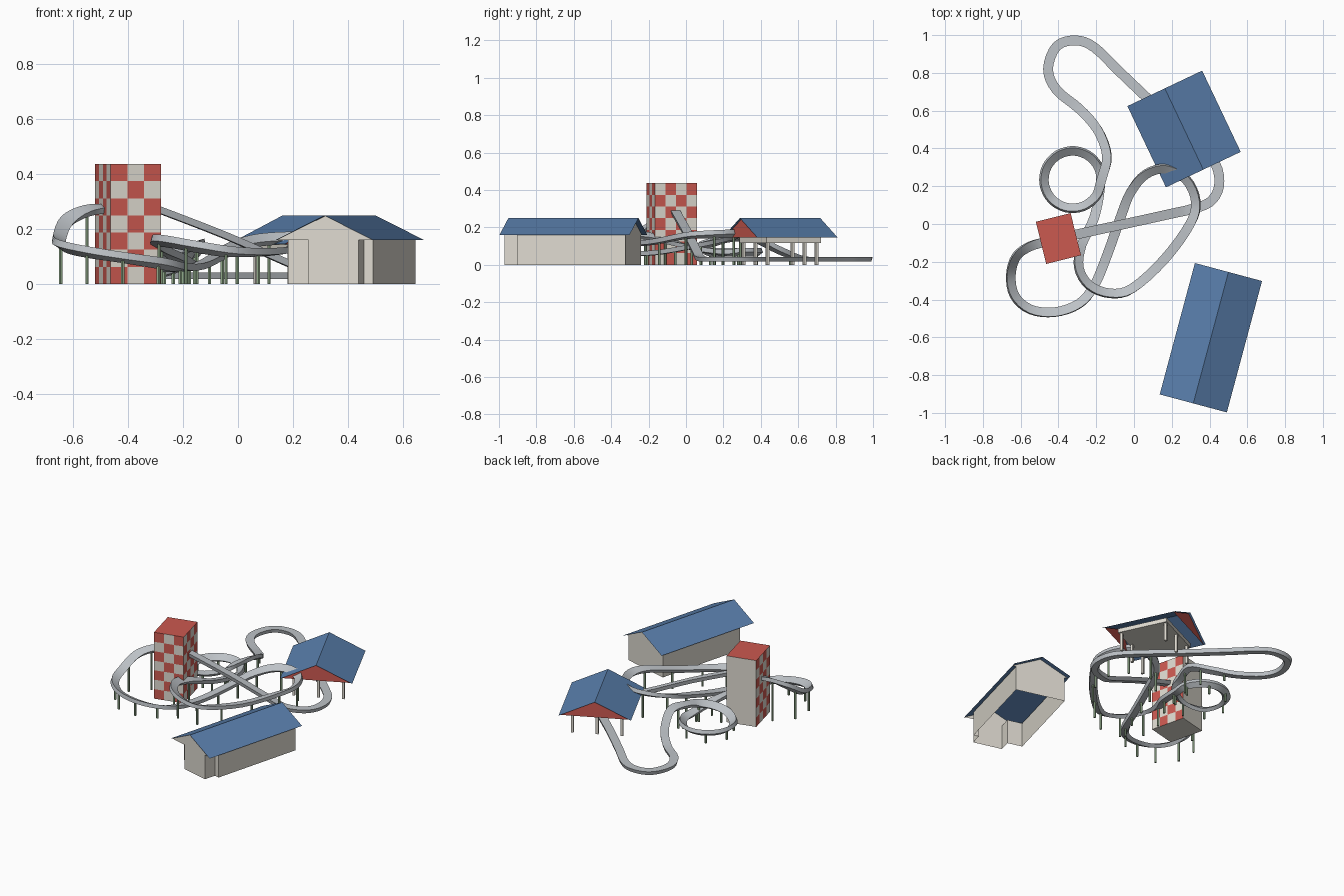
import bpy
import bmesh
from math import sin, cos, radians, atan, pi
from mathutils import Vector, Matrix

cube = bpy.data.objects.get("Cube")
if cube:
    bpy.data.objects.remove(cube, do_unlink=True)


def material(name, rgb):
    m = bpy.data.materials.new(name)
    m.use_nodes = True
    m.diffuse_color = (*rgb, 1)
    bsdf = next(n for n in m.node_tree.nodes if n.type == 'BSDF_PRINCIPLED')
    bsdf.inputs["Base Color"].default_value = (*rgb, 1)
    return m


RED = material("brick red", (0.6, 0.1, 0.08))
CREAM = material("warm grey", (0.73, 0.7, 0.63))
BLUE = material("roof blue", (0.1, 0.21, 0.41))
STEEL = material("track grey", (0.51, 0.54, 0.57))
GREEN = material("support green", (0.3, 0.43, 0.27))


def finish(name, bm, mats, place=None):
    if place:
        bm.transform(place)
    mesh = bpy.data.meshes.new(name)
    bm.to_mesh(mesh)
    bm.free()
    for m in mats:
        mesh.materials.append(m)
    ob = bpy.data.objects.new(name, mesh)
    bpy.context.collection.objects.link(ob)
    return ob


def face(bm, pts, mat=0):
    f = bm.faces.new([bm.verts.new(p) for p in pts])
    f.material_index = mat


def placement(x, y, degrees):
    return Matrix.Translation((x, y, 0)) @ Matrix.Rotation(radians(degrees), 4, 'Z')


def box(bm, x, y, z0, z1, sx, sy):
    m = Matrix.Translation((x, y, (z0 + z1) / 2)) @ Matrix.Diagonal((sx, sy, z1 - z0, 1))
    bmesh.ops.create_cube(bm, size=1, matrix=m)


def gable_roof(name, hx, hy, eave, ridge, place):
    bm = bmesh.new()
    face(bm, [(-hx, -hy, eave), (0, -hy, ridge), (0, hy, ridge), (-hx, hy, eave)])
    face(bm, [(0, -hy, ridge), (hx, -hy, eave), (hx, hy, eave), (0, hy, ridge)])
    finish(name, bm, [BLUE], place)


# Chequered lift tower: three sides tiled, plain back and base, red lid
W, D, H, ROWS = 0.095, 0.115, 0.437, 7
tower_place = placement(-0.40, -0.077, 14)
bm = bmesh.new()


def chequer(a, b, cols, first):
    a, b = Vector(a), Vector(b)
    for r in range(ROWS):
        z0, z1 = H * r / ROWS, H * (r + 1) / ROWS
        for c in range(cols):
            p, q = a.lerp(b, c / cols), a.lerp(b, (c + 1) / cols)
            face(bm, [(p.x, p.y, z0), (q.x, q.y, z0), (q.x, q.y, z1), (p.x, p.y, z1)],
                 (r + c + first) % 2)


chequer((-W, -D), (W, -D), 3, 0)
chequer((W, -D), (W, D), 4, 1)
chequer((-W, D), (-W, -D), 4, 0)
face(bm, [(W, D, 0), (-W, D, 0), (-W, D, H), (W, D, H)], 1)
face(bm, [(-W, D, 0), (W, D, 0), (W, -D, 0), (-W, -D, 0)], 1)
face(bm, [(-W, -D, H), (W, -D, H), (W, D, H), (-W, D, H)], 0)
finish("lift_tower", bm, [RED, CREAM], tower_place)

# Long shed: walls with a front bay between set-back corners
shed_place = placement(0.407, -0.602, -15)
HX, EAVE, RIDGE = 0.184, 0.16, 0.25
FRONT, SETBACK, BACK, WALL = -0.348, -0.27, 0.33, 0.16
gable_roof("shed_roof", HX, 0.36, EAVE, RIDGE, shed_place)
foot = [(-WALL, SETBACK), (-0.063, SETBACK), (-0.063, FRONT), (0.126, FRONT),
        (0.126, SETBACK), (WALL, SETBACK), (WALL, BACK), (-WALL, BACK)]
bm = bmesh.new()
for (ax, ay), (bx, by) in zip(foot, foot[1:] + foot[:1]):
    face(bm, [(ax, ay, 0), (bx, by, 0), (bx, by, EAVE), (ax, ay, EAVE)])
face(bm, [(-HX, FRONT, EAVE), (HX, FRONT, EAVE), (0, FRONT, RIDGE - 0.002)])
face(bm, [(HX, BACK, EAVE), (-HX, BACK, EAVE), (0, BACK, RIDGE - 0.002)])
finish("shed_walls", bm, [CREAM], shed_place)

# Station: blue roof with red gables over a deck on posts
st_place = placement(0.265, 0.503, 25.4)
SX, SY = 0.219, 0.238
gable_roof("station_roof", SX, SY, 0.145, 0.25, st_place)
bm = bmesh.new()
for s in (-1, 1):
    y = s * (SY - 0.012)
    tri = [(-SX * 0.98, y, 0.145), (SX * 0.98, y, 0.145), (0, y, 0.247)]
    face(bm, tri if s < 0 else tri[::-1])
finish("station_gables", bm, [RED], st_place)
bm = bmesh.new()
box(bm, 0, 0, 0.118, 0.145, 0.34, 0.32)
finish("station_deck", bm, [CREAM], st_place)
bm = bmesh.new()
for x in (-0.15, 0, 0.15):
    for y in (-0.145, 0.145):
        box(bm, x, y, 0, 0.12, 0.016, 0.016)
finish("station_posts", bm, [CREAM], st_place)

# Track centre line: drop, climb, return, helix, low run, lift
first_half = [
    (-0.46, -0.09, 0.275), (-0.55, -0.115, 0.265), (-0.625, -0.17, 0.225),
    (-0.655, -0.27, 0.16), (-0.635, -0.38, 0.135), (-0.55, -0.455, 0.115),
    (-0.42, -0.47, 0.095), (-0.29, -0.425, 0.075), (-0.21, -0.33, 0.06),
    (-0.14, -0.16, 0.065), (-0.07, 0.04, 0.10), (-0.02, 0.17, 0.13),
    (0.06, 0.265, 0.155), (0.17, 0.295, 0.165), (0.28, 0.235, 0.165),
    (0.33, 0.12, 0.16), (0.30, 0, 0.155), (0.16, -0.19, 0.12),
    (-0.01, -0.345, 0.115), (-0.13, -0.37, 0.13), (-0.24, -0.325, 0.15),
    (-0.295, -0.23, 0.155), (-0.28, -0.11, 0.13), (-0.21, 0.03, 0.09)]
helix = [(-0.325 + 0.155 * cos(a), 0.235 + 0.155 * sin(a), 0.065 + 0.018 * max(0, i - 7))
         for i, a in enumerate(-0.3 + k * (2 * pi + 0.3) / 11 for k in range(12))]
second_half = [
    (-0.14, 0.36, 0.14), (-0.19, 0.50, 0.075), (-0.29, 0.61, 0.035),
    (-0.41, 0.71, 0.03), (-0.455, 0.82, 0.03), (-0.41, 0.94, 0.03),
    (-0.31, 0.972, 0.03), (-0.21, 0.935, 0.03), (-0.07, 0.80, 0.03),
    (0.12, 0.62, 0.03), (0.32, 0.44, 0.03), (0.43, 0.32, 0.03),
    (0.45, 0.20, 0.03), (0.40, 0.115, 0.03), (0.29, 0.075, 0.035),
    (0.20, 0.055, 0.068), (-0.05, 0, 0.178), (-0.34, -0.063, 0.29)]
ctrl = [Vector(p) for p in first_half + helix + second_half]
lift_start = len(ctrl) - 5


def smooth_path(pts, steps):
    ext = [2 * pts[0] - pts[1]] + pts + [2 * pts[-1] - pts[-2]]
    out = []
    for i in range(1, len(ext) - 2):
        a, b, c, d = ext[i - 1:i + 3]
        for k in range(steps):
            t = k / steps
            out.append(0.5 * (2 * b + (c - a) * t + (2 * a - 5 * b + 4 * c - d) * t ** 2
                              + (3 * b - a - 3 * c + d) * t ** 3))
    return out + [pts[-1]]


STEPS = 4
path = smooth_path(ctrl, STEPS)
last = len(path) - 1


def bank(i):
    # Lean into the curve, only on raised track
    a, b, c = path[max(i - 5, 0)], path[i], path[min(i + 5, last)]
    u, v = (b - a).xy, (c - b).xy
    if u.length < 1e-4 or v.length < 1e-4:
        return 0
    turn = u.angle_signed(v) / (0.5 * (u.length + v.length))
    raised = min(max((b.z - 0.035) / 0.03, 0), 1)
    return max(-0.7, min(0.7, atan(turn * 0.12))) * raised


# Bob track: tapered section swept along the banked path
section = [(-0.026, 0.012), (-0.019, -0.012), (0.019, -0.012), (0.026, 0.012)]
bm = bmesh.new()
rings = []
for i, p in enumerate(path):
    t = (path[min(i + 1, last)] - path[max(i - 1, 0)]).normalized()
    side = t.cross(Vector((0, 0, 1))).normalized()
    side = Matrix.Rotation(bank(i), 3, t) @ side
    up = side.cross(t)
    rings.append([bm.verts.new(p + side * x + up * z) for x, z in section])
for r, q in zip(rings, rings[1:]):
    for k in range(4):
        n = (k + 1) % 4
        bm.faces.new((r[k], r[n], q[n], q[k]))
bm.faces.new(rings[0])
bm.faces.new(rings[-1][::-1])
bmesh.ops.recalc_face_normals(bm, faces=bm.faces[:])
track = finish("bob_track", bm, [STEEL])
bpy.context.view_layer.objects.active = track
track.select_set(True)
bpy.ops.object.shade_smooth_by_angle(angle=radians(30))

# Green supports under the raised track
bm = bmesh.new()
travelled = 0.05
for i in range(1, lift_start * STEPS):
    travelled += (path[i] - path[i - 1]).xy.length
    p = path[i]
    if travelled > 0.125 and p.z > 0.05:
        travelled = 0
        h = p.z - 0.008
        bmesh.ops.create_cone(bm, cap_ends=True, segments=6, radius1=0.007, radius2=0.007,
                              depth=h, matrix=Matrix.Translation((p.x, p.y, h / 2)))
finish("track_supports", bm, [GREEN])
